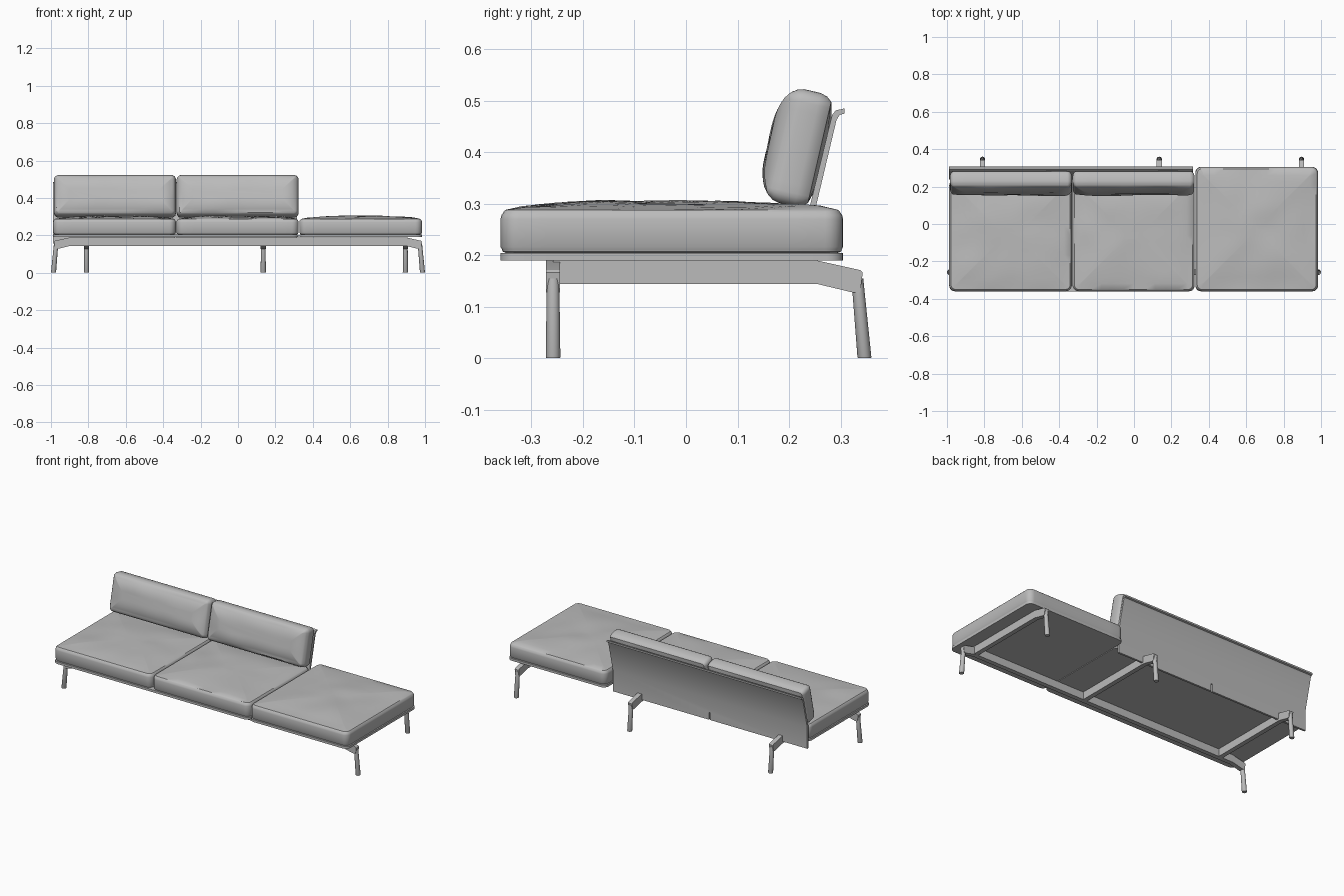
import bpy, bmesh, math
from mathutils import Matrix, Vector, noise

cube = bpy.data.objects.get("Cube")
if cube:
    bpy.data.objects.remove(cube)

grey = bpy.data.materials.new("soft_grey")
grey.use_nodes = True
grey.diffuse_color = (0.5, 0.5, 0.5, 1)
grey.node_tree.nodes["Principled BSDF"].inputs["Base Color"].default_value = (0.5, 0.5, 0.5, 1)


def finish(name, bm, matrix=Matrix(), smooth=35):
    bmesh.ops.recalc_face_normals(bm, faces=bm.faces)
    mesh = bpy.data.meshes.new(name)
    bm.to_mesh(mesh)
    bm.free()
    mesh.materials.append(grey)
    obj = bpy.data.objects.new(name, mesh)
    bpy.context.collection.objects.link(obj)
    obj.matrix_world = matrix
    if smooth:
        bpy.ops.object.select_all(action="DESELECT")
        obj.select_set(True)
        bpy.context.view_layer.objects.active = obj
        bpy.ops.object.shade_smooth_by_angle(angle=math.radians(smooth))
    return obj


def outline(hx, hy, radius, inset, side=10, arc=5):
    """Rounded rectangle with the same point count at every inset."""
    hx, hy, r = hx - inset, hy - inset, max(radius - inset, 0.003)
    points = []
    for k, (sx, sy) in enumerate([(1, 1), (-1, 1), (-1, -1), (1, -1)]):
        corner = Vector((sx * (hx - r), sy * (hy - r)))
        for i in range(arc + 1):
            a = math.pi / 2 * (k + i / arc)
            points.append(corner + r * Vector((math.cos(a), math.sin(a))))
    # Fill the straight sides between corner arcs
    full = []
    for i, p in enumerate(points):
        full.append(p)
        if i % (arc + 1) == arc:
            q = points[(i + 1) % len(points)]
            full += [p.lerp(q, j / side) for j in range(1, side)]
    return full


def stack(name, hx, hy, radius, rings, matrix, ripple=0.0):
    """Skin rounded outlines given as (inset, height) pairs."""
    bm = bmesh.new()
    loops = []
    for inset, z in rings:
        loop = []
        for p in outline(hx, hy, radius, inset):
            wobble = 0.0
            if ripple and inset > 0.02:
                seed = Vector((p.x * 7 + matrix.translation.x * 9, p.y * 7, z * 7))
                wobble = ripple * noise.noise(seed)
            loop.append(bm.verts.new((p.x, p.y, z + wobble)))
        loops.append(loop)
    n = len(loops[0])
    for a, b in zip(loops, loops[1:]):
        for i in range(n):
            j = (i + 1) % n
            bm.faces.new((a[i], a[j], b[j], b[i]))
    bm.faces.new(loops[0][::-1])
    bm.faces.new(loops[-1])
    return finish(name, bm, matrix)


def dome(start, end, base, crown, steps=9):
    return [(start + (end - start) * t, base + crown * (1 - (1 - t) ** 2.5))
            for t in (i / steps for i in range(1, steps + 1))]


def extrude(name, profile, axis_from, axis_to, place, matrix=Matrix(), smooth=35):
    """Extrude a 2D profile; place(u, v, w) gives the 3D point."""
    bm = bmesh.new()
    ends = [[bm.verts.new(place(u, v, w)) for u, v in profile] for w in (axis_from, axis_to)]
    n = len(profile)
    for i in range(n):
        j = (i + 1) % n
        bm.faces.new((ends[0][i], ends[0][j], ends[1][j], ends[1][i]))
    for end in ends:
        bm.faces.new(end)
    return finish(name, bm, matrix, smooth)


# Seat cushions with soft rounded edge, welt line and crowned top
def seat_cushion(name, x0, x1, y0, y1):
    hx, hy = (x1 - x0) / 2, (y1 - y0) / 2
    rings = [(0.012, 0.0), (0.004, 0.003), (0.003, 0.007), (0, 0.012), (0, 0.066), (0.002, 0.074),
             (0.005, 0.078), (0.006, 0.080), (0.010, 0.084)]
    rings += dome(0.012, min(hx, hy) - 0.02, 0.084, 0.016)
    place = Matrix.Translation(((x0 + x1) / 2, (y0 + y1) / 2, 0.204))
    stack(name, hx, hy, 0.035, rings, place, 0.006)


seat_cushion("seat_cushion_right", -0.988, -0.332, -0.36, 0.236)
seat_cushion("seat_cushion_middle", -0.329, 0.324, -0.36, 0.236)
seat_cushion("lounge_cushion_left", 0.328, 0.984, -0.36, 0.305)

# Seat boards under the cushions
for name, x0, x1, y1 in [("seat_board", -0.988, 0.324, 0.238), ("lounge_board", 0.328, 0.984, 0.305)]:
    stack(name, (x1 - x0) / 2, (y1 + 0.36) / 2, 0.03, [(0, 0), (0, 0.014)],
          Matrix.Translation(((x0 + x1) / 2, (y1 - 0.36) / 2, 0.19)))

# Leaning back cushions
for name, x in [("back_cushion_right", -0.658), ("back_cushion_left", -0.002)]:
    hx, hy = 0.326, 0.113
    rings = dome(0.02, hy - 0.02, 0.004, -0.004, 4)[::-1]
    rings += [(0.012, 0.006), (0.004, 0.016), (0, 0.03), (0, 0.062), (0.003, 0.074),
              (0.008, 0.081), (0.009, 0.083), (0.014, 0.088)]
    rings += dome(0.016, hy - 0.02, 0.088, 0.018)
    lean = Matrix.Translation((x, 0.265, 0.398)) @ Matrix.Rotation(math.radians(77), 4, "X")
    stack(name, hx, hy, 0.025, rings, lean, 0.006)

# Bent back panel with a rolled top lip and a short slot at the bottom
panel = [(0.238, 0.155), (0.238, 0.285), (0.281, 0.462), (0.284, 0.473), (0.291, 0.481), (0.308, 0.485),
         (0.308, 0.475), (0.298, 0.472), (0.292, 0.462), (0.250, 0.285), (0.250, 0.155)]
back_panel = extrude("back_panel", panel, -0.988, 0.316, lambda u, v, w: (w, u, v), smooth=20)
slot = [(0.22, 0.14), (0.27, 0.14), (0.27, 0.2), (0.22, 0.2)]
cutter = extrude("slot_cutter", slot, -0.337, -0.329, lambda u, v, w: (w, u, v), smooth=0)
cutter.hide_render = True
cutter.hide_viewport = True
cut = back_panel.modifiers.new("slot", "BOOLEAN")
cut.operation = "DIFFERENCE"
cut.object = cutter


# Beam with a drooping arm and a splayed round leg
def beam_and_leg(label, origin, angle, start):
    matrix = Matrix.Translation(origin) @ Matrix.Rotation(math.radians(angle), 4, "Z")
    arm = [(start, 0.144), (0.255, 0.144), (0.322, 0.128), (0.338, 0.128), (0.343, 0.166),
           (0.338, 0.171), (0.255, 0.1895), (start, 0.1895)]
    extrude(label + "_beam", arm, -0.0135, 0.0135, lambda u, v, w: (u, w, v), matrix, 20)
    bm = bmesh.new()
    rings = []
    for d, z, r in [(0.3465, 0, 0.0125), (0.3463, 0.002, 0.0135), (0.3325, 0.155, 0.0115)]:
        rings.append([bm.verts.new((d + r * math.cos(a), 1.05 * r * math.sin(a), z))
                      for a in (math.tau * i / 20 for i in range(20))])
    for a, b in zip(rings, rings[1:]):
        for i in range(20):
            bm.faces.new((a[i], a[i - 1], b[i - 1], b[i]))
    bm.faces.new(rings[0])
    bm.faces.new(rings[-1])
    finish(label + "_leg", bm, matrix)


for label, x in [("rear_right", -0.81), ("rear_middle", 0.135), ("rear_left", 0.895)]:
    beam_and_leg(label, (x, 0, 0), 90, -0.258)
for label, side, angle in [("front_left", 1, 0), ("front_right", -1, 180)]:
    beam_and_leg(label, (side * 0.64, -0.258, 0), angle, -0.64)
